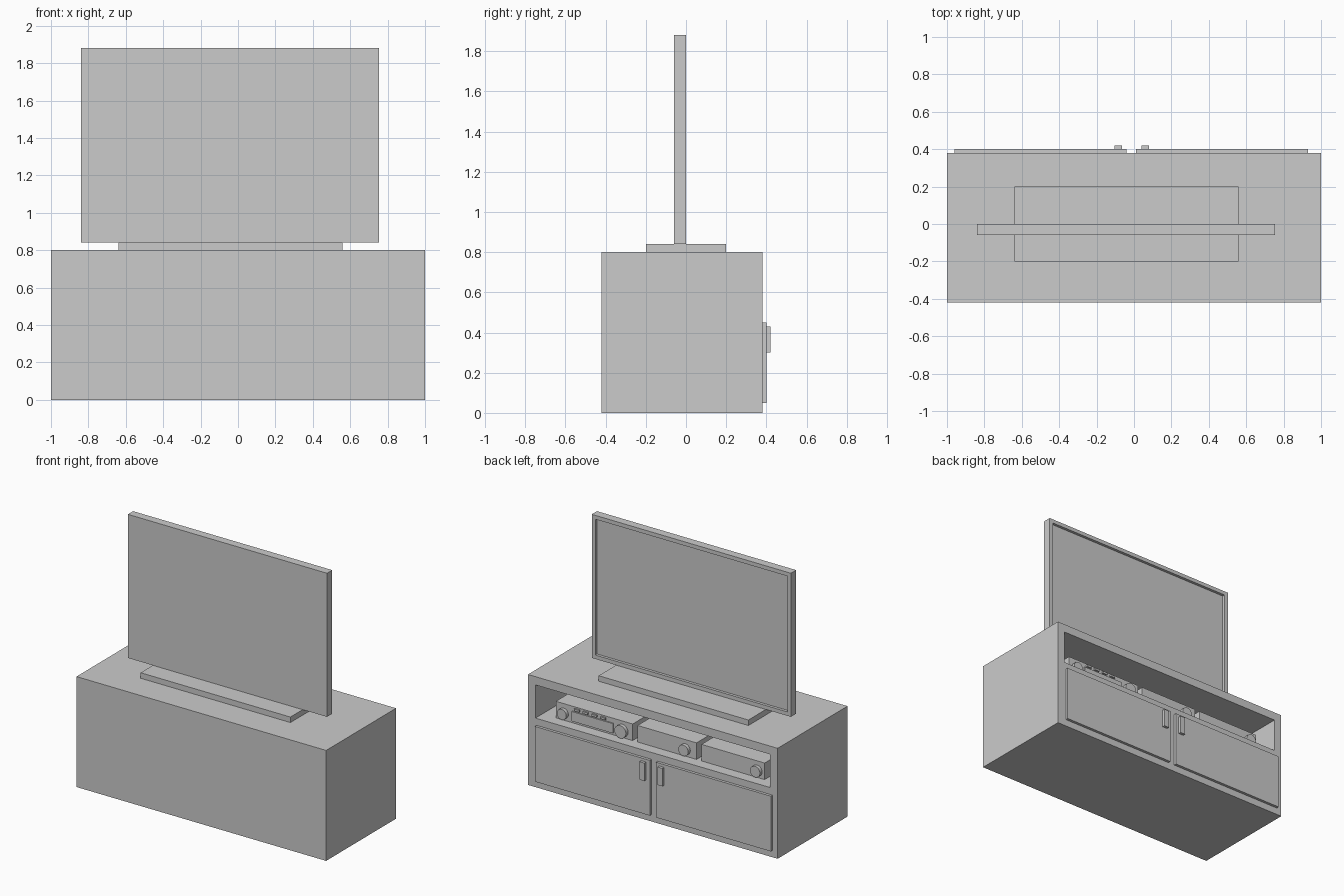
import bpy, bmesh, math
from mathutils import Matrix

if "Cube" in bpy.data.objects:
    bpy.data.objects.remove(bpy.data.objects["Cube"])

grey = bpy.data.materials.new("plain grey")
grey.diffuse_color = (0.6, 0.6, 0.6, 1)
grey.use_nodes = True
grey.node_tree.nodes["Principled BSDF"].inputs["Base Color"].default_value = grey.diffuse_color


def finish(name, bm):
    mesh = bpy.data.meshes.new(name)
    bm.to_mesh(mesh)
    bm.free()
    mesh.materials.append(grey)
    ob = bpy.data.objects.new(name, mesh)
    bpy.context.collection.objects.link(ob)
    return ob


def box_mesh(x, y, z):
    """Box from (min, max) ranges on each axis."""
    bm = bmesh.new()
    bmesh.ops.create_cube(bm, size=1)
    for v in bm.verts:
        v.co = [r[0] if c < 0 else r[1] for c, r in zip(v.co, (x, y, z))]
    return bm


def box(name, x, y, z):
    return finish(name, box_mesh(x, y, z))


def knob(name, x, z, radius, y0, depth=0.025):
    bm = bmesh.new()
    place = Matrix.Translation((x, y0 + depth / 2, z)) @ Matrix.Rotation(math.pi / 2, 4, 'X')
    bmesh.ops.create_cone(bm, cap_ends=True, segments=20, radius1=radius,
                          radius2=radius, depth=depth, matrix=place)
    for f in bm.faces:
        f.smooth = len(f.verts) == 4
    for e in bm.edges:
        e.smooth = all(len(f.verts) == 4 for f in e.link_faces)
    return finish(name, bm)


# Cabinet with an open shelf cut into its door side
cabinet = box("cabinet", (-1, 1), (-0.42, 0.38), (0, 0.8))
cutter = box("shelf_cutter", (-0.94, 0.94), (-0.36, 0.5), (0.5, 0.74))
cutter.hide_render = True
cutter.hide_viewport = True
cutter.display_type = 'WIRE'
cut = cabinet.modifiers.new("shelf opening", 'BOOLEAN')
cut.operation = 'DIFFERENCE'
cut.solver = 'EXACT'
cut.object = cutter

# Doors and their handles
for side, door_x, handle_x in (("left", (0.01, 0.93), (0.04, 0.08)),
                               ("right", (-0.96, -0.04), (-0.105, -0.065))):
    box(side + "_door", door_x, (0.38, 0.40), (0.05, 0.45))
    box(side + "_door_handle", handle_x, (0.40, 0.42), (0.30, 0.43))

# Screen stand
box("screen_stand", (-0.64, 0.56), (-0.2, 0.2), (0.8, 0.84))

# Television with a recessed screen on the door side
bm = box_mesh((-0.84, 0.755), (-0.06, 0.0), (0.84, 1.88))
bm.normal_update()
face = [f for f in bm.faces if f.normal.y > 0.9]
bmesh.ops.inset_region(bm, faces=face, thickness=0.04)
rim = bmesh.ops.inset_region(bm, faces=face, thickness=0.0001)
bmesh.ops.translate(bm, verts=face[0].verts, vec=(0, -0.02, 0))
finish("television", bm)

# Three players on the shelf
FRONT = 0.30
for name, x in (("receiver", (0.217, 0.833)), ("disc_player", (-0.294, 0.178)),
                ("media_box", (-0.84, -0.334))):
    box(name, x, (-0.1, FRONT), (0.5, 0.62))

# Receiver display and small buttons above it
box("receiver_display", (0.37, 0.70), (FRONT, FRONT + 0.009), (0.515, 0.585))
for i in range(4):
    x = 0.66 - i * 0.07
    box(f"receiver_button_{i + 1}", (x - 0.02, x + 0.02), (FRONT, FRONT + 0.012), (0.595, 0.61))

# Control knobs
knob("receiver_small_knob", 0.77, 0.55, 0.038, FRONT)
knob("receiver_volume_knob", 0.30, 0.55, 0.046, FRONT)
knob("disc_player_knob", -0.205, 0.55, 0.04, FRONT)
knob("media_box_knob", -0.78, 0.55, 0.04, FRONT)
